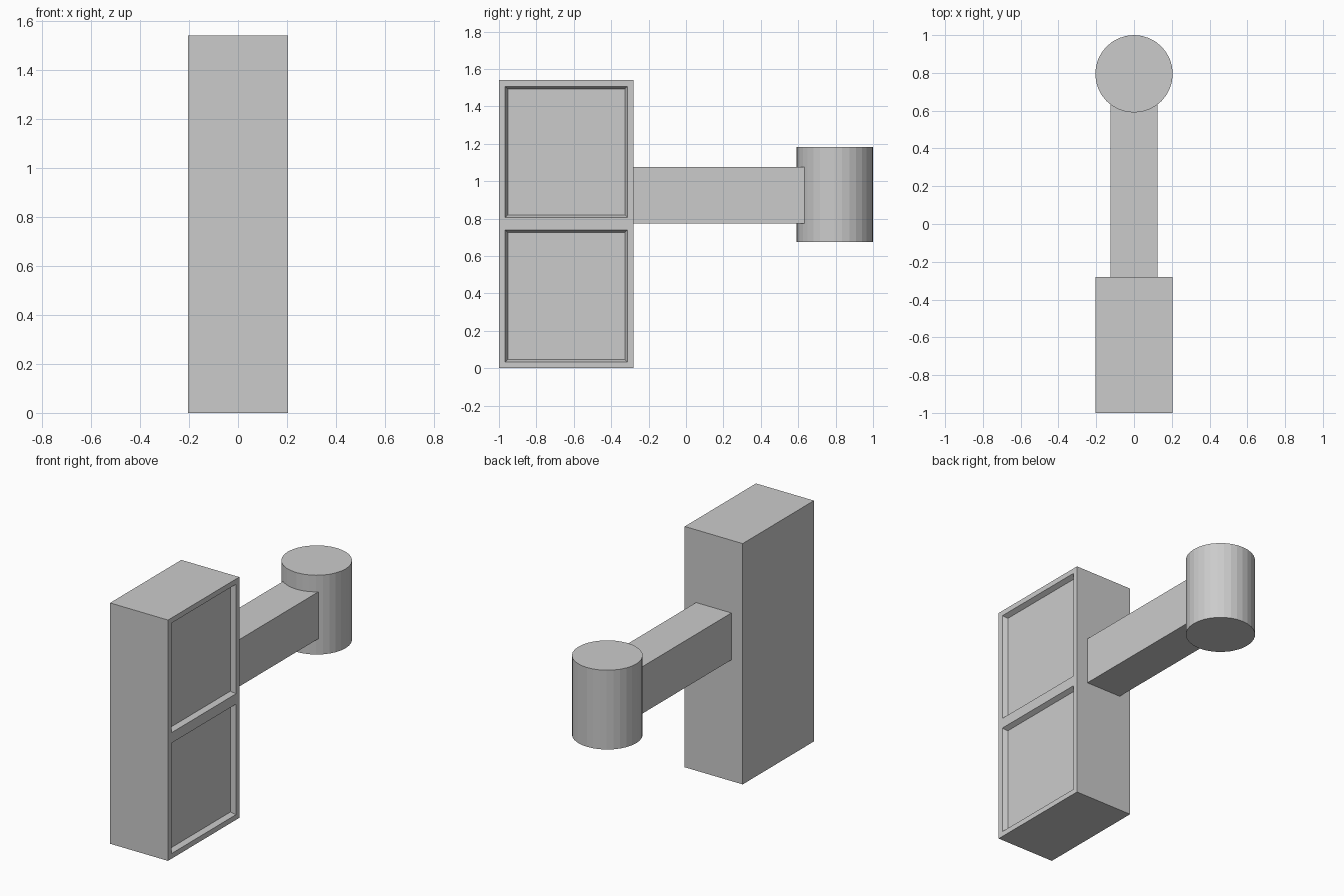
import bpy, bmesh
from mathutils import Matrix, Vector

if "Cube" in bpy.data.objects:
    bpy.data.objects.remove(bpy.data.objects["Cube"])


def finish(name, bm):
    bmesh.ops.recalc_face_normals(bm, faces=bm.faces)
    mesh = bpy.data.meshes.new(name)
    bm.to_mesh(mesh)
    bm.free()
    obj = bpy.data.objects.new(name, mesh)
    bpy.context.collection.objects.link(obj)
    return obj


def box(lo, hi):
    lo, hi = Vector(lo), Vector(hi)
    bm = bmesh.new()
    m = Matrix.Translation((lo + hi) / 2) @ Matrix.Diagonal((*(hi - lo), 1))
    bmesh.ops.create_cube(bm, size=1, matrix=m)
    return bm


# Tall housing, split halfway up so the right side holds two stacked panels
bm = box((-0.205, -1, 0), (0.205, -0.28, 1.54))
bmesh.ops.bisect_plane(bm, geom=bm.verts[:] + bm.edges[:] + bm.faces[:],
                       plane_co=(0, 0, 0.773), plane_no=(0, 0, 1))
bm.normal_update()
panels = [f for f in bm.faces if f.normal.x > 0.9]
# Flat rim, then a bevelled wall down to the recessed panel
bmesh.ops.inset_individual(bm, faces=panels, thickness=0.047)
bm.normal_update()
bmesh.ops.inset_individual(bm, faces=panels, thickness=0.02, depth=-0.03)
# Merge the coplanar faces left by the split
bmesh.ops.dissolve_limit(bm, angle_limit=0.01, verts=bm.verts, edges=bm.edges)
finish("signal_housing", bm)

# Mounting arm, running into the post sleeve
finish("mounting_arm", box((-0.125, -0.28, 0.775), (0.125, 0.66, 1.075)))

# Post sleeve
bm = bmesh.new()
bmesh.ops.create_cone(bm, cap_ends=True, segments=32, radius1=0.205,
                      radius2=0.205, depth=0.507,
                      matrix=Matrix.Translation((0, 0.795, 0.928)))
finish("post_sleeve", bm)
